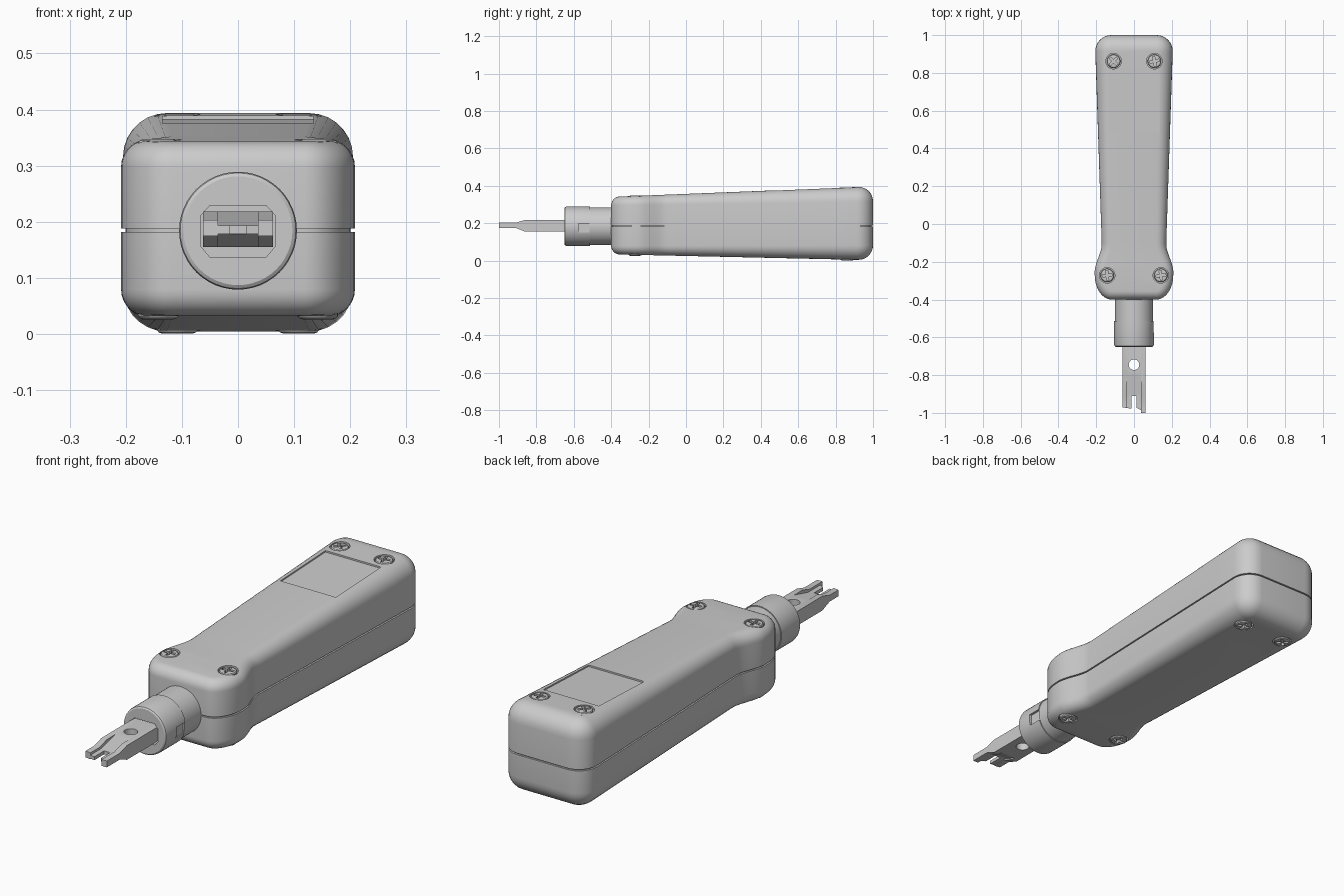
import bpy, bmesh
from math import sin, cos, pi, radians
from mathutils import Vector, Matrix

if "Cube" in bpy.data.objects:
    bpy.data.objects.remove(bpy.data.objects["Cube"])

MID = 0.185                      # parting line / tool axis height


def finish(name, bm):
    bmesh.ops.recalc_face_normals(bm, faces=bm.faces)
    me = bpy.data.meshes.new(name)
    bm.to_mesh(me)
    bm.free()
    ob = bpy.data.objects.new(name, me)
    bpy.context.collection.objects.link(ob)
    return ob


def skin(name, rings):
    """Join equal-length rings with quads and cap both ends."""
    bm = bmesh.new()
    vs = [[bm.verts.new(p) for p in ring] for ring in rings]
    n = len(vs[0])
    for a, b in zip(vs, vs[1:]):
        for i in range(n):
            j = (i + 1) % n
            bm.faces.new((a[i], a[j], b[j], b[i]))
    bm.faces.new(vs[0])
    bm.faces.new(vs[-1])
    return finish(name, bm)


def prism(name, pts, vec):
    v = Vector(vec)
    return skin(name, [[Vector(p) for p in pts], [Vector(p) + v for p in pts]])


def box(name, x0, x1, y0, y1, z0, z1):
    return prism(name, [(x0, y0, z0), (x1, y0, z0), (x1, y1, z0), (x0, y1, z0)],
                 (0, 0, z1 - z0))


def turned(name, profile, center, axis='Z', n=32):
    """Lathe (height, radius) pairs about Z or Y."""
    rings = []
    for h, r in profile:
        ring = []
        for i in range(n):
            a = 2 * pi * i / n
            p = (r * cos(a), r * sin(a), h) if axis == 'Z' else (r * cos(a), h, r * sin(a))
            ring.append(Vector(p) + Vector(center))
        rings.append(ring)
    return skin(name, rings)


def cut(ob, *cutters):
    for c in cutters:
        c.hide_render = True
        m = ob.modifiers.new("cut", 'BOOLEAN')
        m.object, m.operation, m.solver = c, 'DIFFERENCE', 'EXACT'
        bpy.context.view_layer.objects.active = ob
        bpy.ops.object.modifier_apply(modifier=m.name)
        bpy.data.objects.remove(c)


def smooth(ob, angle=30):
    bpy.ops.object.select_all(action='DESELECT')
    ob.select_set(True)
    bpy.context.view_layer.objects.active = ob
    bpy.ops.object.shade_smooth_by_angle(angle=radians(angle))


def surface(y, side):            # sloping top and bottom of the handle
    return 0.341 + (y + 0.4) * 0.04 if side > 0 else 0.034 - (y + 0.4) * 0.0225


# Handle outline: back corner, tapered grip, flared front, front corner
half = [Vector((0.12 + 0.085 * sin(a), 0.915 + 0.085 * cos(a)))
        for a in (pi / 2 * i / 8 for i in range(9))]
ys = [0.915 - 1.015 * i / 8 for i in range(1, 9)] + [-0.10 - 0.17 * i / 12 for i in range(1, 13)]
for y in ys:
    t = min(max((-0.10 - y) / 0.16, 0), 1)
    half.append(Vector((0.165 + 0.04 * (y + 0.27) / 1.185 + 0.043 * t * t * (3 - 2 * t), y)))
half += [Vector((0.118 + 0.09 * cos(a), -0.27 - 0.13 * sin(a)))
         for a in (pi / 2 * i / 10 for i in range(1, 11))]
outline = half + [Vector((-p.x, p.y)) for p in reversed(half)]


def offset_ring(inset, height):
    """Inset the outline; inset and height are functions of the local y."""
    ring = []
    n = len(outline)
    for i, p in enumerate(outline):
        t = (outline[(i + 1) % n] - outline[i - 1]).normalized()
        q = p + Vector((t.y, -t.x)) * inset(p.y)
        ring.append((q.x, q.y, height(p.y, q.y)))
    return ring


def casing(name, side):
    rad = lambda y: 0.045 + (y + 0.4) / 1.4 * 0.035
    g = MID + side * 0.003
    rings = [offset_ring(lambda y: 0.008, lambda y, q: MID),
             offset_ring(lambda y: 0.008, lambda y, q: g),
             offset_ring(lambda y: 0, lambda y, q: g)]
    for k in range(8):
        a = pi / 2 * k / 7
        rings.append(offset_ring(lambda y: rad(y) * (1 - cos(a)),
                                 lambda y, q: surface(q, side) - side * rad(y) * (1 - sin(a))))
    return skin(name, rings)


# Screws: cross-slotted heads sitting in round wells, top and bottom
def screw(name, x, y, side, turn):
    top = surface(y, side) + side * (0.001 if side > 0 else 0.005)
    head = turned(name, [(-0.035, 0.036), (-0.006, 0.036), (-0.002, 0.033), (0, 0.027)], (0, 0, 0))
    arms = [box("arm", -0.026, 0.026, -0.006, 0.006, -0.014, 0.02),
            box("arm", -0.006, 0.006, -0.026, 0.026, -0.014, 0.02)]
    cut(head, *arms)
    m = Matrix.Rotation(turn, 4, 'Z')
    if side < 0:
        m = Matrix.Rotation(pi, 4, 'X') @ m
    head.data.transform(Matrix.Translation((x, y, top)) @ m)
    smooth(head)


places = [(-0.108, 0.862, 0.8), (0.108, 0.862, 0.2), (-0.142, -0.272, 0.1), (0.142, -0.272, 0.15)]
for side, label in ((1, "upper"), (-1, "lower")):
    shell = casing(label + "_casing", side)
    for i, (x, y, turn) in enumerate(places):
        s = surface(y, side)
        well = turned("well", [(-0.028, 0.041), (0.028, 0.041)], (x, y, s))
        cut(shell, well)
        screw(f"{label}_screw_{i + 1}", x, y, side, turn)
    if side > 0:                 # shallow label recess
        a, b = 0.485, 0.80
        sa, sb = surface(a, 1), surface(b, 1)
        cut(shell, prism("recess", [(-0.135, a, sa - 0.007), (-0.135, b, sb - 0.007),
                                    (-0.135, b, sb + 0.03), (-0.135, a, sa + 0.03)], (0.27, 0, 0)))
    smooth(shell)

# Collar: rear barrel and front locking ring with blade socket
barrel = turned("barrel", [(-0.38, 0.101), (-0.515, 0.101)], (0, 0, MID - 0.001), 'Y', 48)
smooth(barrel)
ring = turned("locking_ring", [(-0.514, 0.105), (-0.638, 0.105), (-0.646, 0.103), (-0.65, 0.097)],
              (0, 0, MID - 0.001), 'Y', 48)
socket = prism("socket", [(sx * x, -0.7, z) for sx, x, z in
                          ((-1, 0.05, 0.137), (1, 0.05, 0.137), (1, 0.067, 0.157), (1, 0.067, 0.21),
                           (1, 0.05, 0.229), (-1, 0.05, 0.229), (-1, 0.067, 0.21), (-1, 0.067, 0.157))],
               (0, 0.17, 0))
cut(ring, socket, box("notch", 0.093, 0.15, -0.575, -0.50, 0.15, 0.20))
smooth(ring)

# Blade: stepped side profile, hole, hollowed centre and forked tip
side_profile = [(-0.525, .155), (-.86, .155), (-.91, .175), (-1, .175),
                (-1, .203), (-.91, .203), (-.86, .218), (-0.525, .218)]
blade = prism("blade", [(-0.062, y, z) for y, z in side_profile], (0.124, 0, 0))
cut(blade,
    turned("hole", [(0.1, 0.028), (0.3, 0.028)], (0, -0.745, 0), 'Z', 24),
    prism("hollow_top", [(-0.036, -0.80, 0.219), (-0.036, -0.90, 0.193), (-0.036, -1.1, 0.193),
                         (-0.036, -1.1, 0.25), (-0.036, -0.80, 0.25)], (0.072, 0, 0)),
    prism("hollow_bottom", [(-0.036, -0.84, 0.154), (-0.036, -0.90, 0.178), (-0.036, -1.1, 0.178),
                            (-0.036, -1.1, 0.12), (-0.036, -0.84, 0.12)], (0.072, 0, 0)),
    box("slot", -0.014, 0.014, -1.1, -0.91, 0.1, 0.3),
    prism("left_tip", [(-0.1, -0.965, 0.1), (0, -0.98, 0.1), (0, -1.1, 0.1), (-0.1, -1.1, 0.1)], (0, 0, 0.2)),
    prism("right_tip", [(0, -0.965, 0.1), (0.036, -0.985, 0.1), (0.036, -1.1, 0.1), (0, -1.1, 0.1)], (0, 0, 0.2)))
smooth(blade, 20)
